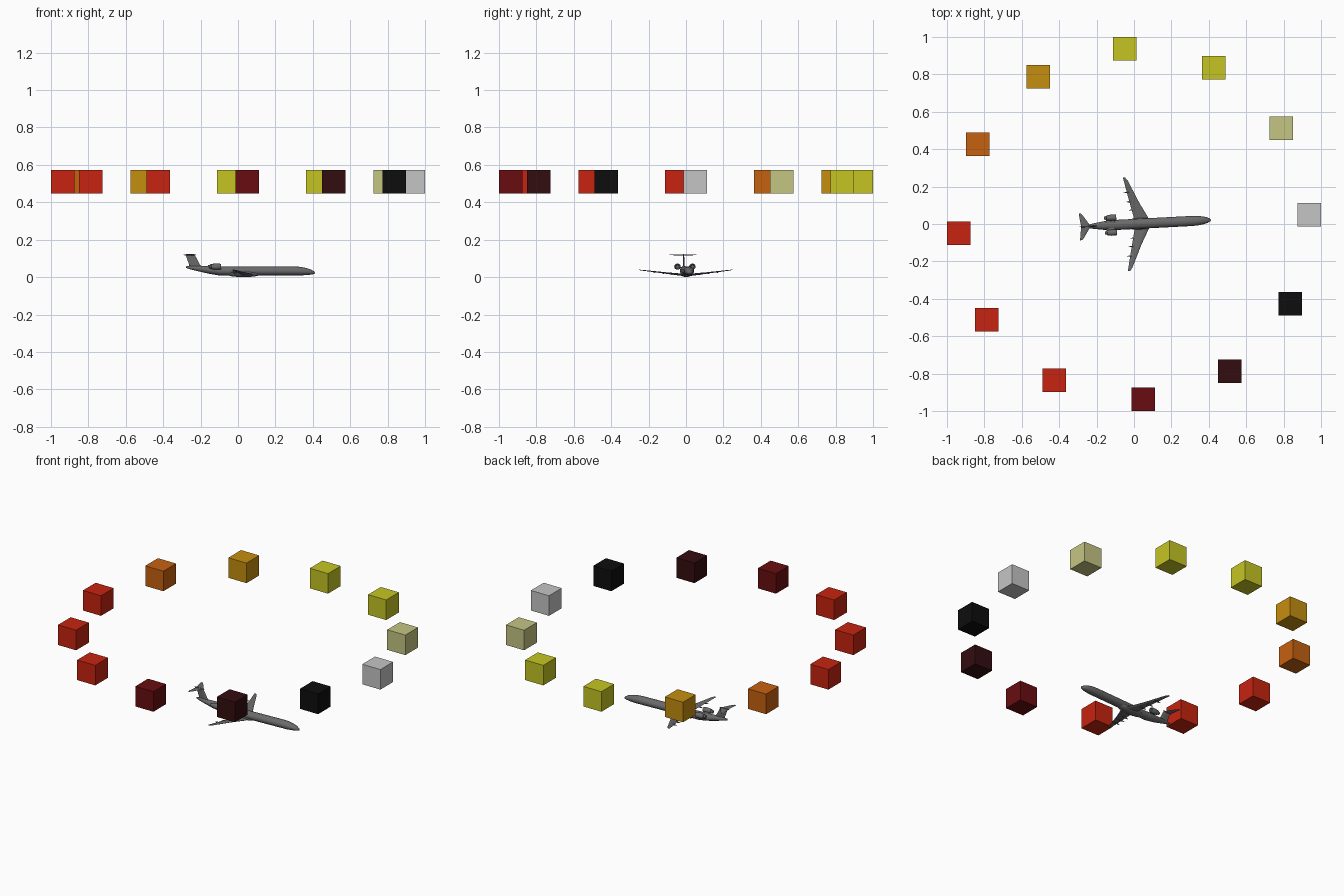
import bpy, bmesh
from math import sin, cos, pi, radians
from mathutils import Matrix, Vector

cube = bpy.data.objects.get("Cube")
if cube:
    bpy.data.objects.remove(cube, do_unlink=True)

HEADING = radians(3)
TURN = Matrix.Rotation(HEADING, 4, 'Z')


def material(name, rgb):
    # 8-bit display colour converted to linear
    lin = [((c / 255 + 0.055) / 1.055) ** 2.4 if c > 10 else c / 255 / 12.92 for c in rgb]
    m = bpy.data.materials.new(name)
    m.use_nodes = True
    m.diffuse_color = (*lin, 1)
    m.node_tree.nodes["Principled BSDF"].inputs["Base Color"].default_value = (*lin, 1)
    return m


hull_grey = material("hull grey", (106, 106, 106))
light_grey = material("light grey", (197, 197, 197))
khaki = material("khaki", (197, 197, 132))
yellow = material("yellow", (197, 197, 36))
gold = material("gold", (197, 142, 16))
orange = material("orange", (197, 97, 16))
red = material("red", (199, 36, 16))
dark_red = material("dark red", (104, 13, 16))
maroon = material("maroon", (52, 13, 16))
black = material("black", (13, 13, 13))


def finish(name, bm, mat, smooth=True):
    bmesh.ops.recalc_face_normals(bm, faces=bm.faces)
    me = bpy.data.meshes.new(name)
    bm.to_mesh(me)
    bm.free()
    me.materials.append(mat)
    ob = bpy.data.objects.new(name, me)
    bpy.context.collection.objects.link(ob)
    if smooth:
        bpy.ops.object.select_all(action='DESELECT')
        ob.select_set(True)
        bpy.context.view_layer.objects.active = ob
        bpy.ops.object.shade_smooth_by_angle(angle=radians(40))
    return ob


def loft(name, rings):
    """Skin closed rings of points and cap both ends, turned to the heading."""
    bm = bmesh.new()
    loops = [[bm.verts.new(TURN @ Vector(p)) for p in r] for r in rings]
    n = len(loops[0])
    for a, b in zip(loops, loops[1:]):
        for i in range(n):
            j = (i + 1) % n
            bm.faces.new((a[i], a[j], b[j], b[i]))
    bm.faces.new(loops[0])
    bm.faces.new(loops[-1])
    return finish(name, bm, hull_grey)


def body_ring(x, y, z, ry, rz, n=20):
    return [(x, y + ry * cos(2 * pi * i / n), z + rz * sin(2 * pi * i / n)) for i in range(n)]


def foil(lead, trail, thick):
    """Chord positions and thickness offsets of a wing section."""
    shape = [(0, 0), (.08, .7), (.3, 1), (.65, .6), (1, .05),
             (1, -.05), (.65, -.6), (.3, -1), (.08, -.7)]
    return [(lead + (trail - lead) * c, t * thick) for c, t in shape]


def span(name, half):
    """Full-span wing from one half's stations: y, lead, trail, z, thickness."""
    full = [(-y, *rest) for y, *rest in reversed(half) if y > 0] + half
    loft(name, [[(x, y, z + t) for x, t in foil(a, b, th)] for y, a, b, z, th in full])


# Fuselage
profile = [(.412, .022, .002, .002), (.407, .0235, .008, .007), (.39, .027, .016, .014),
           (.365, .030, .022, .019), (.335, .032, .026, .023), (.3, .033, .027, .024),
           (-.1, .033, .027, .024), (-.16, .039, .023, .020), (-.22, .047, .014, .014),
           (-.26, .052, .006, .009), (-.277, .054, .002, .005)]
loft("fuselage", [body_ring(x, 0, z, w, h) for x, z, w, h in profile])
loft("belly_fairing", [body_ring(.03 + .1 * cos(a), 0, .019, .031 * sin(a), .019 * sin(a))
                       for a in [pi * (k + .2) / 8.4 for k in range(9)]])

# Wings and tail
span("wings", [(0, .092, .0, .012, .007), (.037, .074, .0, .014, .006),
               (.108, .036, -.016, .022, .004), (.235, -.022, -.043, .037, .002),
               (.25, -.034, -.046, .039, .001)])
span("tailplane", [(0, -.232, -.283, .118, .003), (.06, -.271, -.291, .119, .0018),
                   (.072, -.281, -.292, .119, .001)])
loft("tail_fin", [[(x, t, z) for x, t in foil(a, b, th)] for z, a, b, th in
                  [(.048, -.185, -.262, .004), (.068, -.205, -.262, .004),
                   (.12, -.232, -.281, .003)]])
loft("tail_bullet", [body_ring(x, 0, .119, r, r, 8) for x, r in
                     [(-.226, .001), (-.234, .004), (-.275, .004), (-.293, .001)]])

# Engines, pylons and flap fairings on both sides
nacelle = [(-.1, .008), (-.094, .011), (-.093, .014), (-.1, .0165), (-.125, .0165),
           (-.145, .013), (-.147, .010), (-.158, .008), (-.158, .005)]
for side, s in (("left", 1), ("right", -1)):
    loft(side + "_engine", [body_ring(x, s * .04, .056, r, r, 16) for x, r in nacelle])
    loft(side + "_pylon", [[(x, s * y, .052 + t) for x, t in foil(-.103, -.148, .003)]
                           for y in (.012, .032)])
    for k, (y, x, z) in enumerate([(.075, -.008, .015), (.12, -.02, .021), (.17, -.03, .027)]):
        loft(f"{side}_flap_fairing_{k + 1}",
             [body_ring(x + dx, s * y, z, r, r * 1.3, 8) for dx, r in
              [(.035, .0008), (.02, .0035), (0, .0035), (-.016, .0008)]])

# Ring of twelve floating blocks, counter-clockwise from the nose direction
blocks = [light_grey, khaki, yellow, yellow, gold, orange,
          red, red, red, dark_red, maroon, black]
for k, mat in enumerate(blocks):
    a = HEADING + k * pi / 6
    bm = bmesh.new()
    bmesh.ops.create_cube(bm, size=.126, matrix=Matrix.Translation(
        (.938 * cos(a), .938 * sin(a), .509)))
    finish(f"block_{k + 1}", bm, mat, smooth=False)
